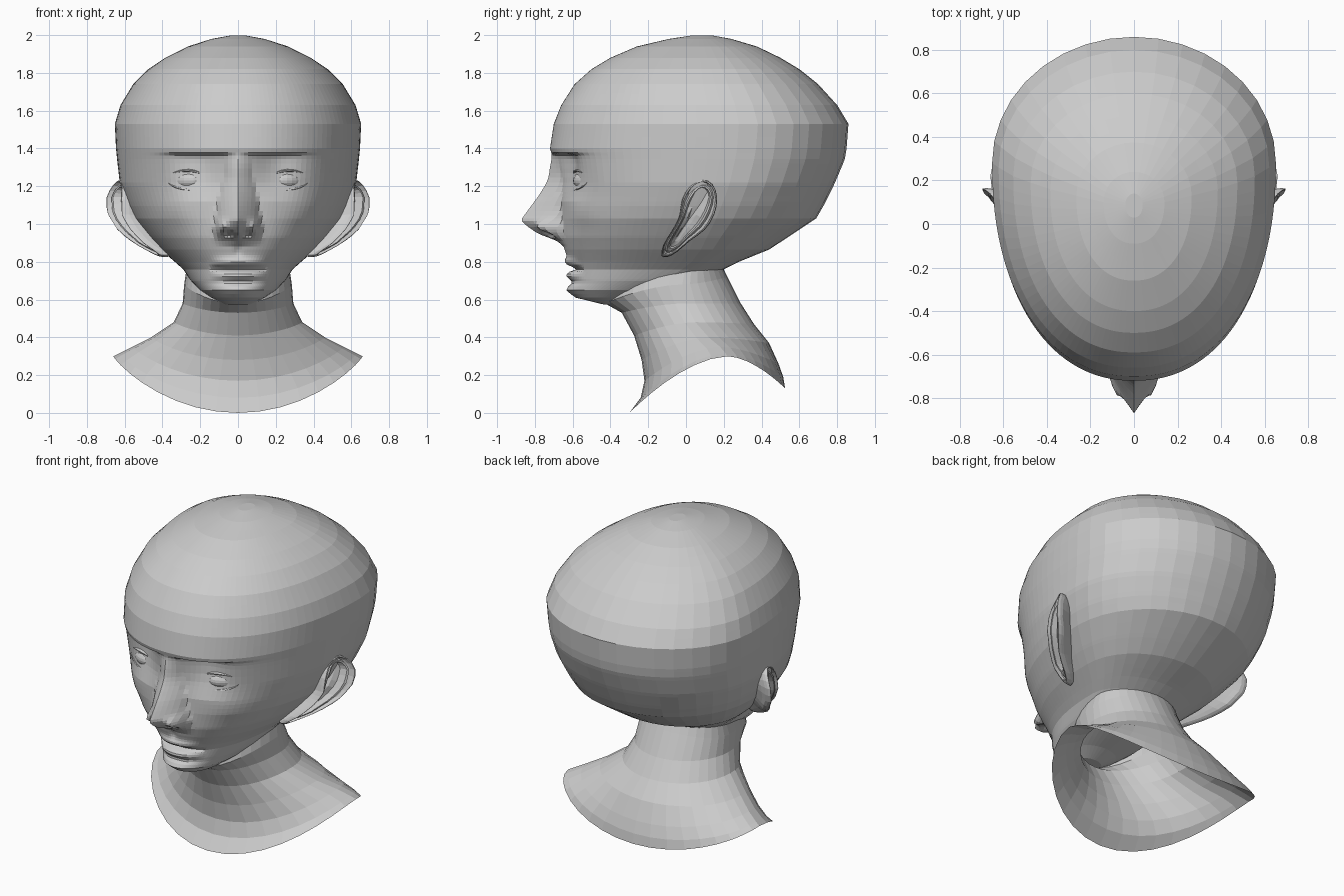
import bpy, bmesh
from math import sin, cos, pi, exp
from mathutils import Vector

if "Cube" in bpy.data.objects:
    bpy.data.objects.remove(bpy.data.objects["Cube"])


def lerp(table, z):
    """Piecewise-linear lookup: rows of (z, value, ...), z ascending."""
    if z <= table[0][0]:
        return table[0][1:]
    for a, b in zip(table, table[1:]):
        if z <= b[0]:
            f = (z - a[0]) / (b[0] - a[0])
            return [p + (q - p) * f for p, q in zip(a[1:], b[1:])]
    return table[-1][1:]


def make(name, bm):
    bmesh.ops.recalc_face_normals(bm, faces=bm.faces)
    me = bpy.data.meshes.new(name)
    bm.to_mesh(me)
    bm.free()
    ob = bpy.data.objects.new(name, me)
    bpy.context.collection.objects.link(ob)
    return ob


def loft(name, rings, cap_start=False, cap_end=False):
    bm = bmesh.new()
    vs = [[bm.verts.new(p) for p in r] for r in rings]
    n = len(rings[0])
    for a, b in zip(vs, vs[1:]):
        for i in range(n):
            j = (i + 1) % n
            bm.faces.new((a[i], a[j], b[j], b[i]))
    for use, r, src in ((cap_start, vs[0], rings[0]), (cap_end, vs[-1], rings[-1])):
        if use:
            c = bm.verts.new(sum((Vector(p) for p in src), Vector()) / n)
            for i in range(n):
                bm.faces.new((r[i], r[(i + 1) % n], c))
    return make(name, bm)


def bell(v, c, s):
    return exp(-((v - c) / s) ** 2)


# Head sections: z, front y, back y, half width, y of widest point
HEAD = [(.575, -.44, -.34, .07, -.38), (.61, -.58, -.25, .14, -.35),
        (.65, -.625, -.1, .20, -.25), (.70, -.615, .1, .25, -.12),
        (.76, -.61, .20, .29, -.02), (.80, -.62, .28, .335, .03),
        (.865, -.645, .44, .41, .08), (.93, -.665, .54, .47, .11),
        (1.03, -.67, .69, .55, .16), (1.1, -.67, .73, .585, .19),
        (1.21, -.67, .785, .625, .23), (1.34, -.70, .84, .64, .26),
        (1.40, -.72, .85, .646, .27), (1.53, -.70, .86, .652, .28),
        (1.63, -.66, .80, .622, .26), (1.74, -.59, .70, .555, .22),
        (1.82, -.50, .60, .475, .19), (1.88, -.40, .50, .385, .16),
        (1.94, -.26, .375, .265, .13), (1.98, -.09, .24, .14, .1),
        (1.998, .03, .14, .04, .09)]
NOSE = [(.88, 0, .12), (.915, .03, .13), (.93, .07, .13), (.95, .12, .13),
        (.99, .175, .125), (1.02, .205, .12), (1.15, .11, .10),
        (1.25, .05, .075), (1.30, .033, .07), (1.38, 0, .07)]
SOCKET = [(1.12, 0), (1.2, .35), (1.27, .75), (1.34, 1), (1.362, .95), (1.378, 0)]


def relief(x, z):
    """Forward (negative) and backward (positive) shaping of the face."""
    x = abs(x)
    h, w = lerp(NOSE, z)
    d = -h * max(0, 1 - x / w) ** .85
    d -= .055 * bell(x, .085, .03) * bell(z, .985, .035)           # nostril wings
    d += .05 * bell(x, .05, .022) * bell(z, .945, .014)            # nostrils
    d += .07 * bell(x, .21, .125) * lerp(SOCKET, z)[0]             # eye sockets
    d -= .012 * bell(x, .34, .1) * bell(z, 1.07, .08)              # cheekbones
    lip = max(0, 1 - (x / .15) ** 2)
    d -= lip * (.022 * bell(z, .80, .022) + .022 * bell(z, .728, .018))
    d += lip ** .5 * .035 * bell(z, .764, .01)                     # mouth line
    d += .012 * bell(x, 0, .02) * bell(z, .86, .03)                # philtrum
    d += .015 * bell(x, 0, .12) * bell(z, .69, .015)
    d -= .01 * bell(x, 0, .1) * bell(z, .64, .03)
    return d


# Head: dense columns and rows on the face, coarse facets on the skull
half = [pi / 2 * (i / 32) ** 1.35 for i in range(33)]
half += [pi / 2 + pi / 2 * i / 9 for i in range(1, 10)]
angles = half + [-t for t in half[-2:0:-1]]
rows = [.575, .59, .61, .63, .65, .67]
rows += [.685 + .0125 * i for i in range(13)]
rows += [.85 + .015 * i for i in range(14)]
rows += [1.07 + .025 * i for i in range(12)]
rows += [1.362, 1.378, 1.40, 1.46, 1.53, 1.58, 1.63, 1.69, 1.74, 1.78, 1.82,
         1.85, 1.88, 1.91, 1.94, 1.96, 1.98, 1.998]
rings = []
for z in rows:
    yf, yb, w, y0 = lerp(HEAD, z)
    ring = []
    for t in angles:
        s, c = abs(sin(t)), cos(t)
        e = 2 / 2.2 if c > 0 else 1
        x = w * s ** e * (1 if t >= 0 else -1)
        y = y0 + ((yf - y0) * c ** e if c > 0 else (yb - y0) * -c)
        if c > .3 and z < 1.4:
            y += relief(x, z)
        ring.append((x, y, z))
    rings.append(ring)
loft("head", rings, True, True)

# Neck and shoulders: front y,z / side x,y,z / back y,z
NECK = [(-.40, .70, .27, 0, .78, .17, .82), (-.43, .58, .285, -.02, .68, .22, .72),
        (-.34, .53, .293, 0, .58, .29, .58), (-.275, .41, .34, .05, .48, .36, .47),
        (-.235, .28, .46, .12, .40, .44, .37), (-.22, .17, .56, .18, .35, .49, .26),
        (-.24, .08, .63, .21, .315, .515, .19), (-.30, 0, .66, .22, .30, .525, .13)]
rings = []
for fy, fz, w, sy, sz, by, bz in NECK:
    ring = []
    for i in range(36):
        t = 2 * pi * i / 36
        c = cos(t)
        ey, ez = (fy, fz) if c > 0 else (by, bz)
        ring.append((w * sin(t), sy + (ey - sy) * abs(c), sz + (ez - sz) * abs(c) ** 1.7))
    rings.append(ring)
loft("neck", rings)

# Ears: one outline lofted through rim, fold and bowl
OUTLINE = [(-.035, 1.05), (-.02, 1.13), (.02, 1.20), (.085, 1.235), (.14, 1.21),
           (.165, 1.14), (.15, 1.05), (.10, .97), (.02, .91), (-.05, .85),
           (-.10, .825), (-.13, .835), (-.12, .89), (-.085, .95), (-.055, 1.0)]
EDGE = [(.82, .44), (.90, .565), (.97, .63), (1.05, .68), (1.15, .70), (1.24, .685)]
STEPS = [(.6, -.11), (.85, -.06), (.98, -.03), (1, -.01), (.97, .008), (.9, .008),
         (.84, -.015), (.76, -.025), (.66, -.008), (.56, -.012), (.46, -.05), (.2, -.06)]


def smooth_loop(pts):
    """Catmull-Rom midpoints double the outline resolution."""
    out, n = [], len(pts)
    for i in range(n):
        a, b, c, d = (Vector(pts[(i + k) % n]) for k in (-1, 0, 1, 2))
        out += [b, (9 * (b + c) - a - d) / 16]
    return out


outline = smooth_loop(OUTLINE)
mid = Vector((.03, 1.05))
for side, tag in ((1, "left"), (-1, "right")):
    rings = []
    for scale, off in STEPS:
        ring = []
        for p in outline:
            # shrink towards the long slanted axis of the ear
            k = max(-.14, min(.11, (p - mid).dot(Vector((.5, .866))) * .75))
            core = mid + Vector((.5, .866)) * k
            q = core + (p - core) * scale
            lean = q.x - (.02 + (q.y - 1.03) * .585)
            x = lerp(EDGE, q.y)[0] - .045 + .45 * min(lean, .1) + off
            ring.append((side * x, q.x, q.y))
        rings.append(ring)
    loft(tag + "_ear", rings, False, True)

    # Eyeball
    bm = bmesh.new()
    bmesh.ops.create_uvsphere(bm, u_segments=24, v_segments=14, radius=1)
    for v in bm.verts:
        v.co = Vector((side * .26 + v.co.x * .098, -.495 + v.co.y * .1 + side * v.co.x * .025,
                       1.23 + v.co.z * .062))
    make(tag + "_eyeball", bm)

    # Eyelids: almond band around the eyeball
    rings = []
    for grow, yo in ((.92, .012), (.98, -.014), (1.12, -.016), (1.3, .012), (1.45, .05)):
        ring = []
        for i in range(28):
            t = 2 * pi * i / 28
            u, v = cos(t), sin(t)
            x = .26 + u * .108 * (1 + (grow - 1) * .5)
            z = 1.228 + v * .046 * grow * (1.1 if v > 0 else .95) + .006 * u
            ring.append((side * x, -.578 + .045 * u * u + .03 * u + yo, z))
        rings.append(ring)
    loft(tag + "_eyelids", rings)
